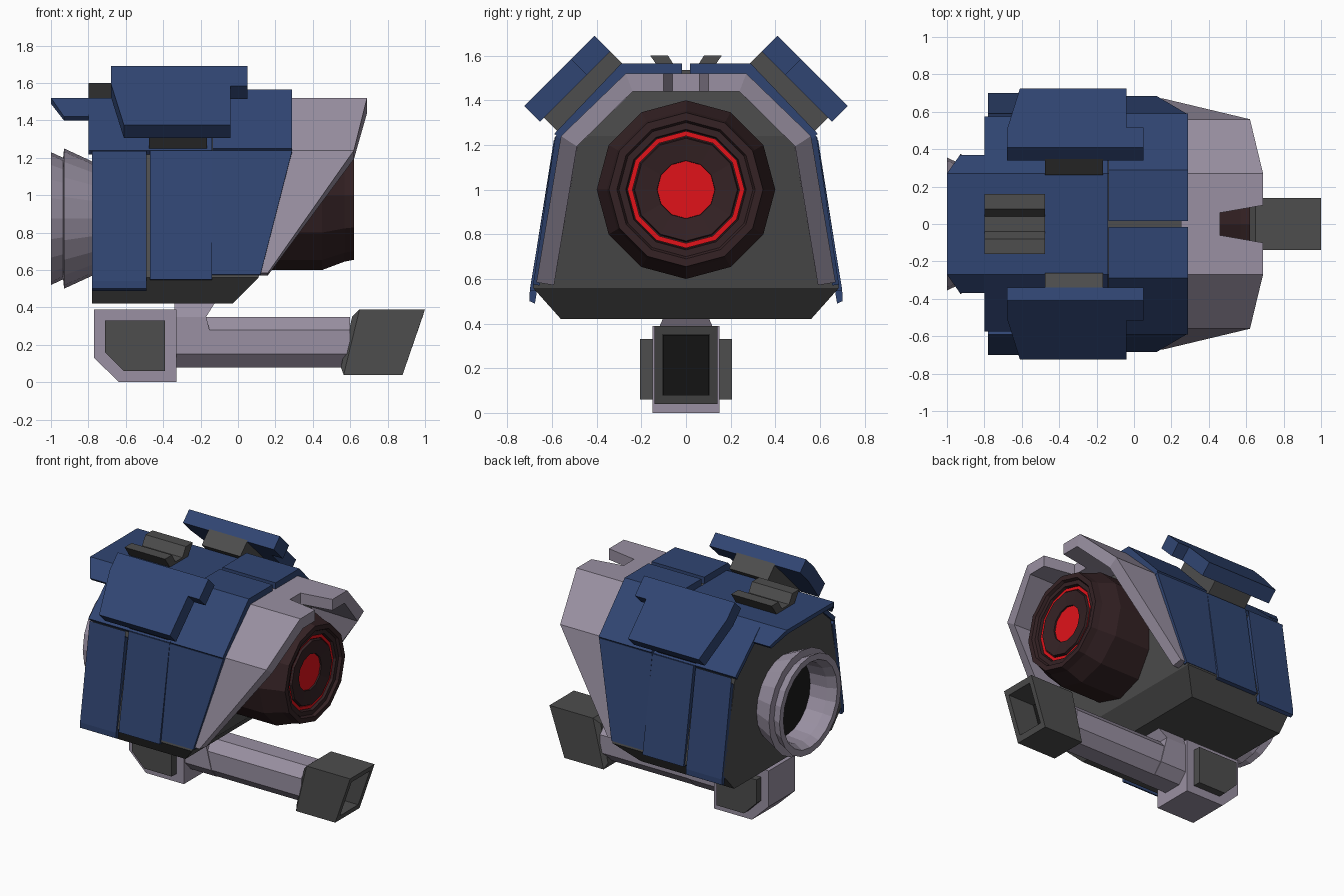
import bpy, bmesh, math
from mathutils import Vector

if "Cube" in bpy.data.objects:
    bpy.data.objects.remove(bpy.data.objects["Cube"])

def material(name, rgb):
    m = bpy.data.materials.new(name)
    m.diffuse_color = (*rgb, 1)
    m.use_nodes = True
    m.node_tree.nodes["Principled BSDF"].inputs["Base Color"].default_value = m.diffuse_color
    return m

BLUE = material("blue_paint", (0.03, 0.06, 0.17))
PALE = material("pale_metal", (0.32, 0.28, 0.36))
DARK = material("dark_metal", (0.075, 0.075, 0.075))
BLACK = material("black_inside", (0.01, 0.01, 0.01))
BROWN = material("lens_housing", (0.035, 0.016, 0.018))
RED = material("red_glow", (0.75, 0.006, 0.01))

def finish(name, bm, mat, mirror=False, thick=0):
    me = bpy.data.meshes.new(name)
    bm.to_mesh(me)
    bm.free()
    ob = bpy.data.objects.new(name, me)
    bpy.context.collection.objects.link(ob)
    me.materials.append(mat)
    if mirror:
        mod = ob.modifiers.new("mirror", 'MIRROR')
        mod.use_axis = (False, True, False)
    if thick:
        mod = ob.modifiers.new("thickness", 'SOLIDIFY')
        mod.thickness, mod.offset, mod.use_even_offset = thick, -1, True
    return ob

def solid(name, rings, mat, mirror=False):
    """Closed loops of equal length joined in order and capped."""
    bm = bmesh.new()
    vs = [[bm.verts.new(p) for p in r] for r in rings]
    n = len(vs[0])
    for a, b in zip(vs, vs[1:]):
        for i in range(n):
            bm.faces.new((a[i], a[(i + 1) % n], b[(i + 1) % n], b[i]))
    bm.faces.new(vs[0])
    bm.faces.new(vs[-1])
    bmesh.ops.recalc_face_normals(bm, faces=bm.faces)
    return finish(name, bm, mat, mirror)

def shell(name, pts, mat, thick, inset=False):
    """Half shell: rows of (y, z, x_back, x_front), mirrored and thickened inward."""
    bm = bmesh.new()
    rows = [(bm.verts.new((a, y, z)), bm.verts.new((b, y, z))) for y, z, a, b in pts]
    for p, q in zip(rows, rows[1:]):
        bm.faces.new((p[0], p[1], q[1], q[0]))
    if inset:
        bmesh.ops.inset_individual(bm, faces=bm.faces[:], thickness=0.025, depth=0.015)
    return finish(name, bm, mat, True, thick)

def lathe(name, profile, n, z, mat):
    """Turn (x, radius) points around the x axis at height z."""
    rings = [[(x, r * math.sin(i * math.tau / n), z + r * math.cos(i * math.tau / n))
              for i in range(n)] for x, r in profile]
    return solid(name, rings, mat)

def side_prism(name, xz, y, mat):
    return solid(name, [[(x, s * y, z) for x, z in xz] for s in (-1, 1)], mat)

def level(y, z, xb, xf):
    return [(xb, -y, z), (xf, -y, z), (xf, y, z), (xb, y, z)]

# Dark core body, stacked by height
solid("core_body", [level(0.56, 0.42, -0.78, -0.03), level(0.685, 0.56, -0.78, 0.11),
                    level(0.545, 1.24, -0.78, 0.26), level(0.27, 1.49, -0.78, 0.26)], DARK)

# Blue armour
shell("rear_side_panel", [(0.59, 1.235, -0.78, -0.49), (0.70, 0.54, -0.78, -0.49)], BLUE, 0.04, True)
shell("middle_side_panel", [(0.585, 1.24, -0.47, -0.14), (0.70, 0.55, -0.47, -0.14)], BLUE, 0.03)
shell("front_side_panel", [(0.585, 1.24, -0.138, 0.29), (0.685, 0.575, -0.138, 0.12)], BLUE, 0.03)
shell("roof_armour", [(0, 1.52, -0.8, -0.14), (0.27, 1.52, -0.8, -0.14),
                      (0.575, 1.24, -0.8, -0.14)], BLUE, 0.03)
shell("roof_front_band", [(0.017, 1.565, -0.135, 0.29), (0.29, 1.565, -0.135, 0.29),
                          (0.59, 1.25, -0.135, 0.29)], BLUE, 0.05)
shell("rear_roof_fin", [(0, 1.52, -1, -0.8), (0.27, 1.52, -1, -0.8),
                        (0.37, 1.42, -0.93, -0.8)], BLUE, 0.03)

# Pale hood over the lens with a notch in the brow
shell("lens_hood", [(0, 1.52, 0.25, 0.46), (0.06, 1.52, 0.25, 0.46), (0.10, 1.52, 0.25, 0.69),
                    (0.27, 1.52, 0.25, 0.69), (0.56, 1.24, 0.25, 0.62),
                    (0.67, 0.585, 0.09, 0.16)], PALE, 0.08)

# Lens: stepped twelve-sided barrel with glowing rings
lathe("lens_barrel", [(0.0, 0.40), (0.45, 0.40), (0.57, 0.355), (0.62, 0.345), (0.62, 0.31),
                      (0.60, 0.30), (0.60, 0.27), (0.575, 0.265), (0.575, 0.235), (0.595, 0.23),
                      (0.58, 0.13), (0.50, 0.12), (0.50, 0.02)], 12, 1.0, BROWN)
lathe("lens_glow_ring", [(0.57, 0.262), (0.583, 0.262), (0.583, 0.24), (0.57, 0.24)], 12, 1.0, RED)
lathe("lens_glow_centre", [(0.49, 0.095), (0.52, 0.095), (0.545, 0.05), (0.545, 0.01)], 12, 1.0, RED)

# Rear exhaust ring
lathe("rear_ring", [(-0.77, 0.30), (-0.80, 0.315), (-0.93, 0.375), (-0.935, 0.325), (-1.0, 0.355),
                    (-1.0, 0.31), (-0.94, 0.28), (-0.80, 0.27)], 20, 0.875, PALE)
lathe("rear_ring_inside", [(-0.77, 0.275), (-0.81, 0.275)], 20, 0.875, BLACK)

# Tilted wing plates and their mounts (s runs down the slope, d runs inward)
def tilted(x, s, d):
    k = math.sqrt(0.5)
    return Vector((x, 0.41 + k * (s - d), 1.69 - k * (s + d)))

plate = [(-0.68, 0), (0.05, 0), (0.05, 0.15), (-0.04, 0.15), (-0.04, 0.445),
         (-0.61, 0.445), (-0.68, 0.13)]
mount = [(-0.475, 0.0), (-0.165, 0.0), (-0.165, 0.42), (-0.475, 0.42)]
solid("wing_plate", [[tilted(x, s, d) for x, s in plate] for d in (0, 0.1)], BLUE, True)
solid("wing_mount", [[tilted(x, s, d) for x, s in mount] for d in (0.09, 0.21)], DARK, True)

# V-shaped bracket on the roof
vee = [(-0.16, 1.6), (-0.08, 1.6), (-0.04, 1.535), (0.04, 1.535), (0.08, 1.6), (0.16, 1.6),
       (0.09, 1.5), (-0.09, 1.5)]
solid("roof_bracket", [[(x, y, z) for y, z in vee] for x in (-0.8, -0.475)], DARK)

# Underslung gun
side_prism("gun_block", [(-0.77, 0.39), (-0.77, 0.13), (-0.635, 0.0), (-0.33, 0.0), (-0.33, 0.39)],
           0.15, PALE)
side_prism("gun_side_plates", [(-0.71, 0.33), (-0.71, 0.16), (-0.61, 0.06), (-0.39, 0.06),
                               (-0.39, 0.33)], 0.205, DARK)
solid("gun_pylon", [level(0.07, 0.08, -0.34, -0.12), level(0.135, 0.15, -0.34, -0.12),
                    level(0.135, 0.35, -0.34, -0.17), level(0.10, 0.43, -0.34, -0.12)], PALE)
octagon = [(-0.065, 0.08), (0.065, 0.08), (0.13, 0.15), (0.13, 0.28), (0.065, 0.35),
           (-0.065, 0.35), (-0.13, 0.28), (-0.13, 0.15)]
solid("gun_barrel", [[(x, y, z) for y, z in octagon] for x in (-0.2, 0.6)], PALE)

# Slanted hollow muzzle
def slanted(xb, xt, y, zb, zt):
    return [(xb, -y, zb), (xb, y, zb), (xt, y, zt), (xt, -y, zt)]

solid("gun_muzzle", [slanted(0.55, 0.61, 0.11, 0.08, 0.35), slanted(0.565, 0.65, 0.14, 0.04, 0.39),
                     slanted(0.88, 1.0, 0.14, 0.04, 0.39), slanted(0.893, 0.987, 0.105, 0.08, 0.35),
                     slanted(0.68, 0.77, 0.105, 0.08, 0.35)], DARK)
solid("muzzle_inside", [slanted(0.675, 0.765, 0.104, 0.081, 0.349),
                        slanted(0.69, 0.78, 0.104, 0.081, 0.349)], BLACK)
